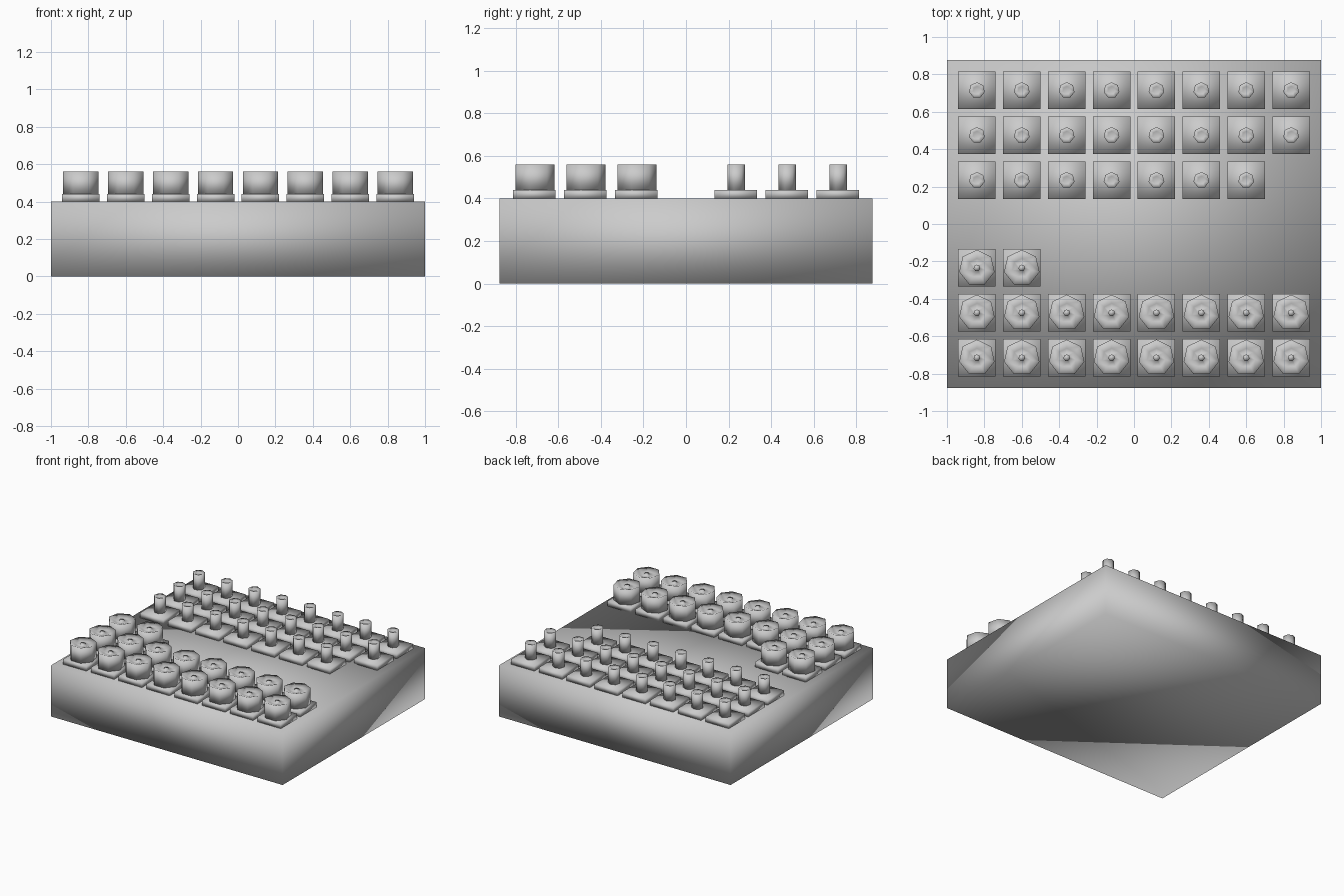
import bpy, bmesh, math

if "Cube" in bpy.data.objects:
    bpy.data.objects.remove(bpy.data.objects["Cube"])

grey = bpy.data.materials.new("plain_grey")
grey.diffuse_color = (0.6, 0.6, 0.6, 1)
grey.use_nodes = True
grey.node_tree.nodes["Principled BSDF"].inputs["Base Color"].default_value = grey.diffuse_color


def finish(name, bm):
    bmesh.ops.recalc_face_normals(bm, faces=bm.faces)
    for f in bm.faces:
        f.smooth = True          # soft shading over the whole part
    me = bpy.data.meshes.new(name)
    bm.to_mesh(me)
    bm.free()
    me.materials.append(grey)
    ob = bpy.data.objects.new(name, me)
    bpy.context.collection.objects.link(ob)
    return ob


def box(name, centre, size):
    bm = bmesh.new()
    bmesh.ops.create_cube(bm, size=1)
    for v in bm.verts:
        v.co = [c + a * s for c, a, s in zip(centre, v.co, size)]
    return finish(name, bm)


def peg(name, x, y, profile, sides=7):
    """Seven-sided turned peg from (radius, height) pairs, one corner to the back."""
    bm = bmesh.new()
    rings = []
    for r, z in profile:
        rings.append([bm.verts.new((x + r * math.cos(a), y + r * math.sin(a), z))
                      for a in (math.pi / 2 + 2 * math.pi * i / sides for i in range(sides))])
    for lo, hi in zip(rings, rings[1:]):
        for i in range(sides):
            j = (i + 1) % sides
            bm.faces.new((lo[i], lo[j], hi[j], hi[i]))
    bm.faces.new(rings[0])
    bm.faces.new(rings[-1])
    return finish(name, bm)


# Base block
box("base", (0, 0, 0.2), (2, 1.755, 0.4))

# Wide pegs have a shallow dished top with a small centre stud
WIDE = [(0.097, 0.44), (0.097, 0.56), (0.05, 0.543), (0.018, 0.543), (0.018, 0.552)]
# Slim pegs have a small dimple in the top
SLIM = [(0.043, 0.44), (0.043, 0.56), (0.021, 0.55)]

# Rows: y position, number of pegs counted from the left, peg type
rows = [(0.715, 8, "slim"), (0.475, 8, "slim"), (0.235, 7, "slim"),
        (-0.235, 2, "wide"), (-0.475, 8, "wide"), (-0.715, 8, "wide")]
for y, count, kind in rows:
    for i in range(count):
        x = -0.84 + 0.24 * i
        box(kind + "_peg_plate", (x, y, 0.42), (0.2, 0.2, 0.04))
        peg(kind + "_peg", x, y, WIDE if kind == "wide" else SLIM)
